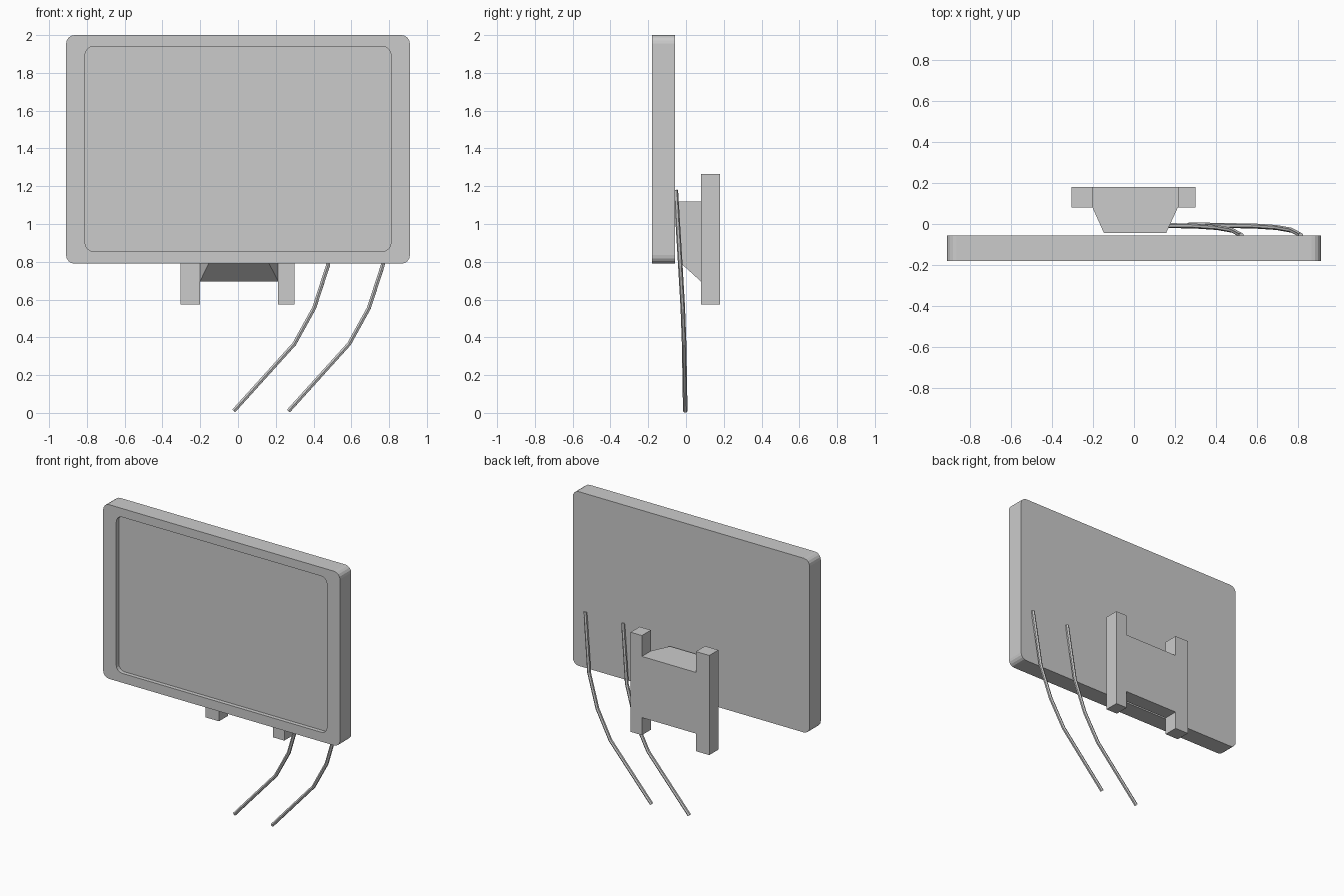
import bpy, bmesh
from math import cos, sin, pi

if "Cube" in bpy.data.objects:
    bpy.data.objects.remove(bpy.data.objects["Cube"])


def make_object(name, bm):
    bmesh.ops.recalc_face_normals(bm, faces=bm.faces)
    mesh = bpy.data.meshes.new(name)
    bm.to_mesh(mesh)
    bm.free()
    obj = bpy.data.objects.new(name, mesh)
    bpy.context.collection.objects.link(obj)
    return obj


def rounded_rect(x0, x1, z0, z1, r, segments=4):
    corners = [(x1 - r, z1 - r), (x0 + r, z1 - r), (x0 + r, z0 + r), (x1 - r, z0 + r)]
    return [(cx + r * cos(pi / 2 * (i + k / segments)), cz + r * sin(pi / 2 * (i + k / segments)))
            for i, (cx, cz) in enumerate(corners) for k in range(segments + 1)]


def rect(x0, x1, z0, z1):
    return [(x1, z1), (x0, z1), (x0, z0), (x1, z0)]


def loft(name, sections):
    """Skin a list of (outline, y) sections and cap both ends."""
    bm = bmesh.new()
    rings = [[bm.verts.new((x, y, z)) for x, z in outline] for outline, y in sections]
    for a, b in zip(rings, rings[1:]):
        n = len(a)
        for i in range(n):
            j = (i + 1) % n
            bm.faces.new((a[i], a[j], b[j], b[i]))
    bm.faces.new(rings[0])
    bm.faces.new(rings[-1])
    return make_object(name, bm)


# Display panel: back, outer front edge, bezel opening, recessed screen
outer = rounded_rect(-0.91, 0.91, 0.79, 2.0, 0.045)
inner = rounded_rect(-0.81, 0.81, 0.855, 1.94, 0.045)
loft("display_panel", [(outer, -0.057), (outer, -0.18), (inner, -0.18), (inner, -0.152)])

# Wall bracket: tapered centre block between two vertical rails
plate = rect(-0.202, 0.213, 0.695, 1.12)
loft("mount_block", [(plate, 0.18), (plate, 0.08),
                     (rect(-0.146, 0.156, 0.808, 1.12), -0.045)])
for side, x0, x1 in (("left", -0.305, -0.202), ("right", 0.213, 0.30)):
    rail = rect(x0, x1, 0.573, 1.265)
    loft("mount_rail_" + side, [(rail, 0.18), (rail, 0.08)])

# Two identical cables hanging from the back of the panel
path = [(-0.023, -0.004, 0.010), (0.298, -0.010, 0.365), (0.403, -0.017, 0.555),
        (0.476, -0.030, 0.78), (0.522, -0.054, 1.18)]
for name, shift in (("cable_inner", 0.0), ("cable_outer", 0.29)):
    curve = bpy.data.curves.new(name, 'CURVE')
    curve.dimensions = '3D'
    curve.bevel_depth = 0.012
    curve.bevel_resolution = 1
    curve.use_fill_caps = True
    spline = curve.splines.new('POLY')
    spline.points.add(len(path) - 1)
    for point, (x, y, z) in zip(spline.points, path):
        point.co = (x + shift, y, z, 1)
    spline.use_smooth = False
    bpy.context.collection.objects.link(bpy.data.objects.new(name, curve))
